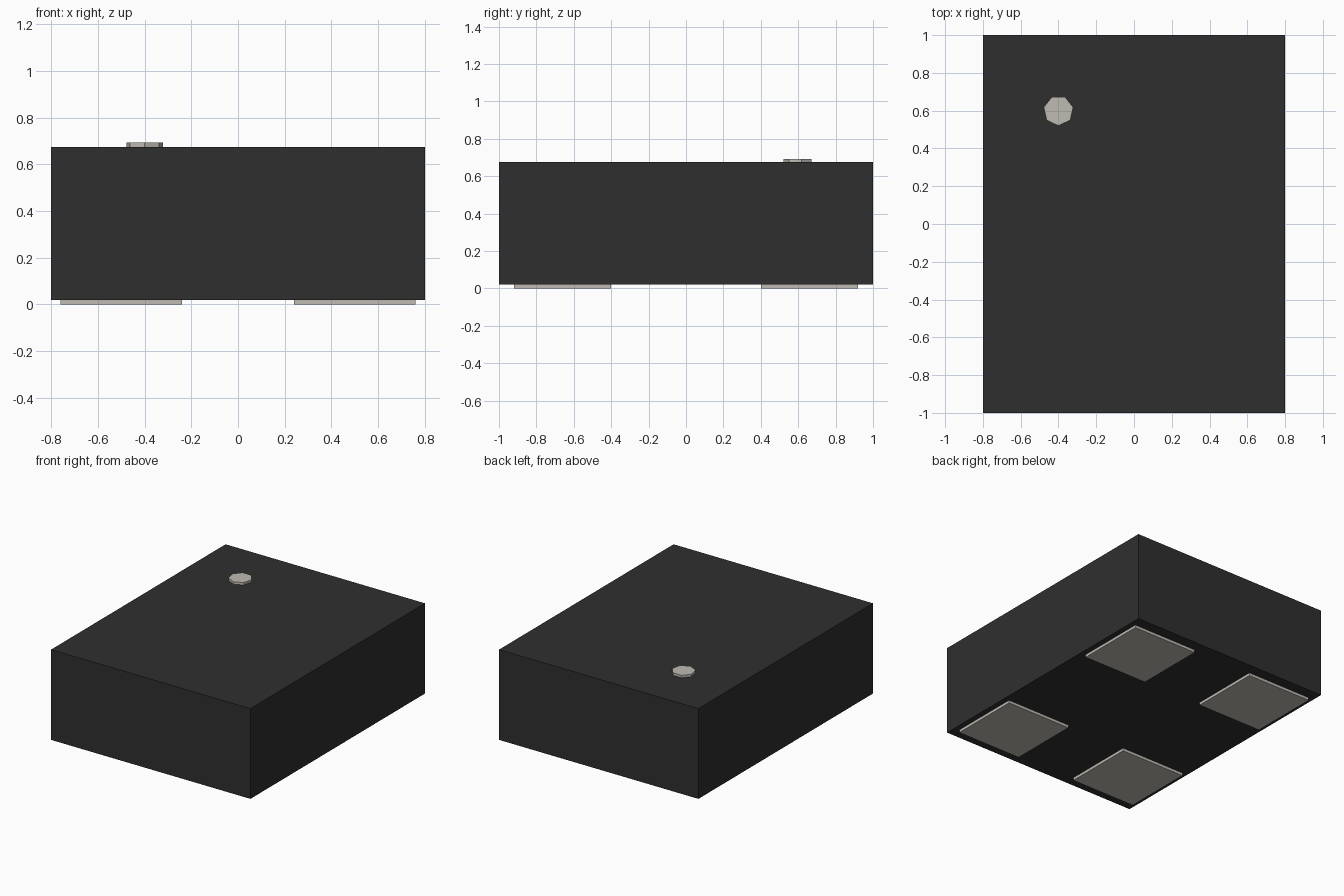
import bpy
import math

cube = bpy.data.objects.get("Cube")
if cube:
    bpy.data.objects.remove(cube, do_unlink=True)


def make_material(name, color):
    mat = bpy.data.materials.new(name)
    mat.use_nodes = True
    mat.diffuse_color = color
    mat.node_tree.nodes["Principled BSDF"].inputs["Base Color"].default_value = color
    return mat


def finish(name, mat):
    obj = bpy.context.object
    obj.name = obj.data.name = name
    obj.data.materials.append(mat)
    return obj


def add_box(name, center, size, mat):
    bpy.ops.mesh.primitive_cube_add(size=1, location=center)
    obj = finish(name, mat)
    obj.scale = size
    bpy.ops.object.transform_apply(location=False, rotation=False, scale=True)


black = make_material("matte black", (0.028, 0.028, 0.028, 1))
silver = make_material("warm silver", (0.52, 0.495, 0.45, 1))

PAD_H = 0.02
TOP = 0.675

# Main block, resting on the pads
add_box("body", (0, 0, (PAD_H + TOP) / 2), (1.6, 2, TOP - PAD_H), black)

# Four contact pads underneath
for y_name, sy in (("front", -1), ("back", 1)):
    for x_name, sx in (("left", 1), ("right", -1)):
        add_box(f"{y_name}_{x_name}_pad", (sx * 0.5, sy * 0.66, PAD_H / 2),
                (0.52, 0.52, PAD_H), silver)

# Seven-sided marker disc on top, one corner toward the front
bpy.ops.mesh.primitive_cylinder_add(vertices=7, radius=0.08, depth=0.018,
                                    location=(-0.4, 0.6, TOP + 0.009),
                                    rotation=(0, 0, math.pi))
finish("marker_disc", silver)
